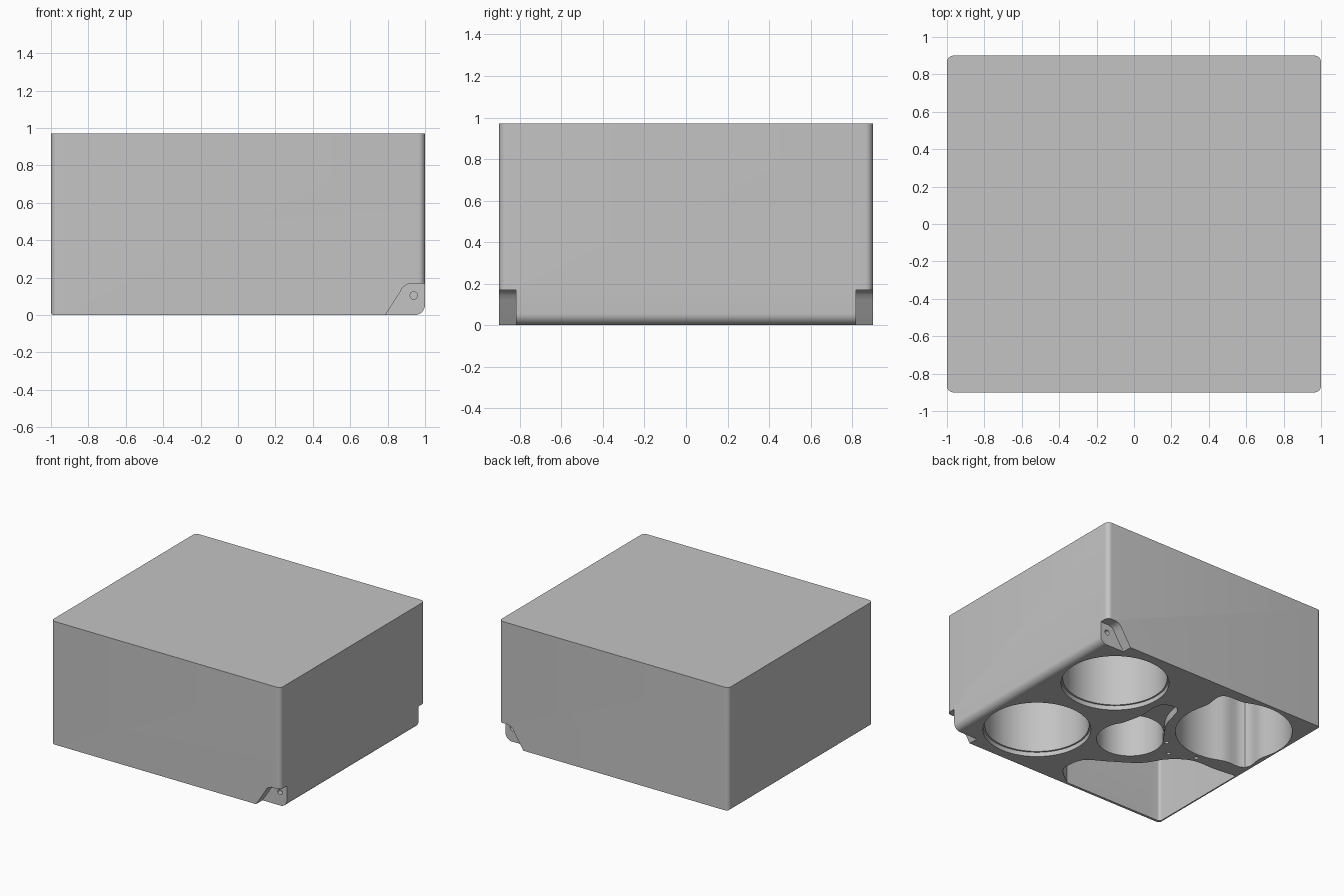
import bpy, bmesh, math
from mathutils import Vector

if "Cube" in bpy.data.objects:
    bpy.data.objects.remove(bpy.data.objects["Cube"])

grey = bpy.data.materials.new("plain grey")
grey.use_nodes = True
grey.diffuse_color = (0.55, 0.55, 0.55, 1)
grey.node_tree.nodes["Principled BSDF"].inputs["Base Color"].default_value = grey.diffuse_color


def prism(name, outline, low, high, axis="z"):
    """Extrude a 2D outline between two positions along an axis."""
    place = (lambda a, b, c: (a, b, c)) if axis == "z" else (lambda a, b, c: (a, c, b))
    bm = bmesh.new()
    face = bm.faces.new([bm.verts.new(place(a, b, low)) for a, b in outline])
    grown = bmesh.ops.extrude_face_region(bm, geom=[face])["geom"]
    shift = Vector(place(0, 0, high - low))
    bmesh.ops.translate(bm, vec=shift, verts=[g for g in grown if isinstance(g, bmesh.types.BMVert)])
    bmesh.ops.recalc_face_normals(bm, faces=bm.faces)
    mesh = bpy.data.meshes.new(name)
    bm.to_mesh(mesh)
    bm.free()
    mesh.materials.append(grey)
    obj = bpy.data.objects.new(name, mesh)
    bpy.context.collection.objects.link(obj)
    return obj


def combine(target, cutter, operation="DIFFERENCE"):
    mod = target.modifiers.new("cut", "BOOLEAN")
    mod.operation, mod.solver, mod.object = operation, "EXACT", cutter
    bpy.context.view_layer.objects.active = target
    bpy.ops.object.modifier_apply(modifier=mod.name)
    bpy.data.objects.remove(cutter)


def arc(cx, cy, r, start, end, steps):
    angles = [math.radians(start + (end - start) * i / steps) for i in range(steps + 1)]
    return [(cx + r * math.cos(t), cy + r * math.sin(t)) for t in angles]


def circle(cx, cy, r, steps=64):
    return arc(cx, cy, r, 0, 360, steps)[:-1]


def smooth(points, steps=6):
    """Catmull-Rom curve through the points."""
    p = [Vector(q) for q in [points[0]] + points + [points[-1]]]
    out = []
    for a, b, c, d in zip(p, p[1:], p[2:], p[3:]):
        for i in range(steps):
            t = i / steps
            v = b * 2 + (c - a) * t + (a * 2 - b * 5 + c * 4 - d) * t**2 + (b * 3 - a - c * 3 + d) * t**3
            out.append(tuple(v / 2))
    return out + [tuple(points[-1])]


# Block: rounded plan crossed with a front profile that has a rounded hinge edge
W, D, H, R = 1.0, 0.9, 0.97, 0.035
plan = []
for sx, sy, start in ((1, 1, 0), (-1, 1, 90), (-1, -1, 180), (1, -1, 270)):
    plan += arc(sx * (W - R), sy * (D - R), R, start, start + 90, 8)
body = prism("storage_block", plan, 0, H)
front = [(W, H + 0.1), (-W, H + 0.1)]
front += arc(-W + 0.015, 0.015, 0.015, 180, 270, 4) + arc(W - 0.055, 0.055, 0.055, 270, 360, 10)
combine(body, prism("front_profile", front, -1, 1, "y"), "INTERSECT")

# Hinge recesses with pin holes at both ends of the rounded edge
recess = [(0.723, -0.1), (0.865, 0.12), (0.88, 0.147), (0.9, 0.163), (0.925, 0.17), (1.1, 0.17), (1.1, -0.1)]
for side in (-1, 1):
    combine(body, prism("hinge_recess", recess, side * 0.82, side * 1.0, "y"))
    combine(body, prism("pin_hole", circle(0.94, 0.105, 0.02, 24), side * 0.78, side * 0.85, "y"))

# Two round pockets with a stepped rim
TOP = 0.9
for y in (-0.437, 0.437):
    combine(body, prism("round_pocket", circle(0.545, y, 0.375), -0.1, TOP))
    combine(body, prism("pocket_rim", circle(0.545, y, 0.388), -0.1, 0.035))

# Large pocket with two opposite finger lobes
lobed = []
for i in range(96):
    t = math.tau * i / 96
    off = math.remainder(t - math.radians(41), math.pi)
    r = 0.42 + 0.1 * math.exp(-(off / 0.2) ** 2)
    lobed.append((-0.56 + r * math.cos(t), 0.45 + r * math.sin(t)))
combine(body, prism("lobed_pocket", lobed, -0.1, TOP))

# Small round pocket with a shallow finger notch beside it
combine(body, prism("small_pocket", circle(-0.057, -0.113, 0.24), -0.1, TOP))
notch = smooth([(0.15, -0.02), (0.1, 0.19), (0.1, 0.36), (0.064, 0.43), (-0.05, 0.43), (-0.12, 0.22), (-0.25, 0.03)])
combine(body, prism("finger_notch", notch + [(-0.06, -0.1)], -0.1, 0.06))

# Corner tray with a wavy inner wall
wave = smooth([(-0.98, -0.03), (-0.8, -0.05), (-0.6, -0.06), (-0.45, -0.16), (-0.34, -0.32),
               (-0.155, -0.45), (0, -0.55), (0.04, -0.67), (0.02, -0.77), (-0.11, -0.88)])
corner = arc(-0.96, -0.86, 0.02, 270, 180, 6)
combine(body, prism("corner_tray", wave + corner, -0.1, TOP))

# Small holes in the underside
for x, y in ((-0.595, -0.015), (-0.4, -0.09), (-0.29, 0.02)):
    combine(body, prism("small_hole", circle(x, y, 0.015, 16), -0.1, 0.05))

bpy.ops.object.select_all(action="DESELECT")
body.select_set(True)
bpy.context.view_layer.objects.active = body
bpy.ops.object.shade_smooth_by_angle(angle=math.radians(30))
